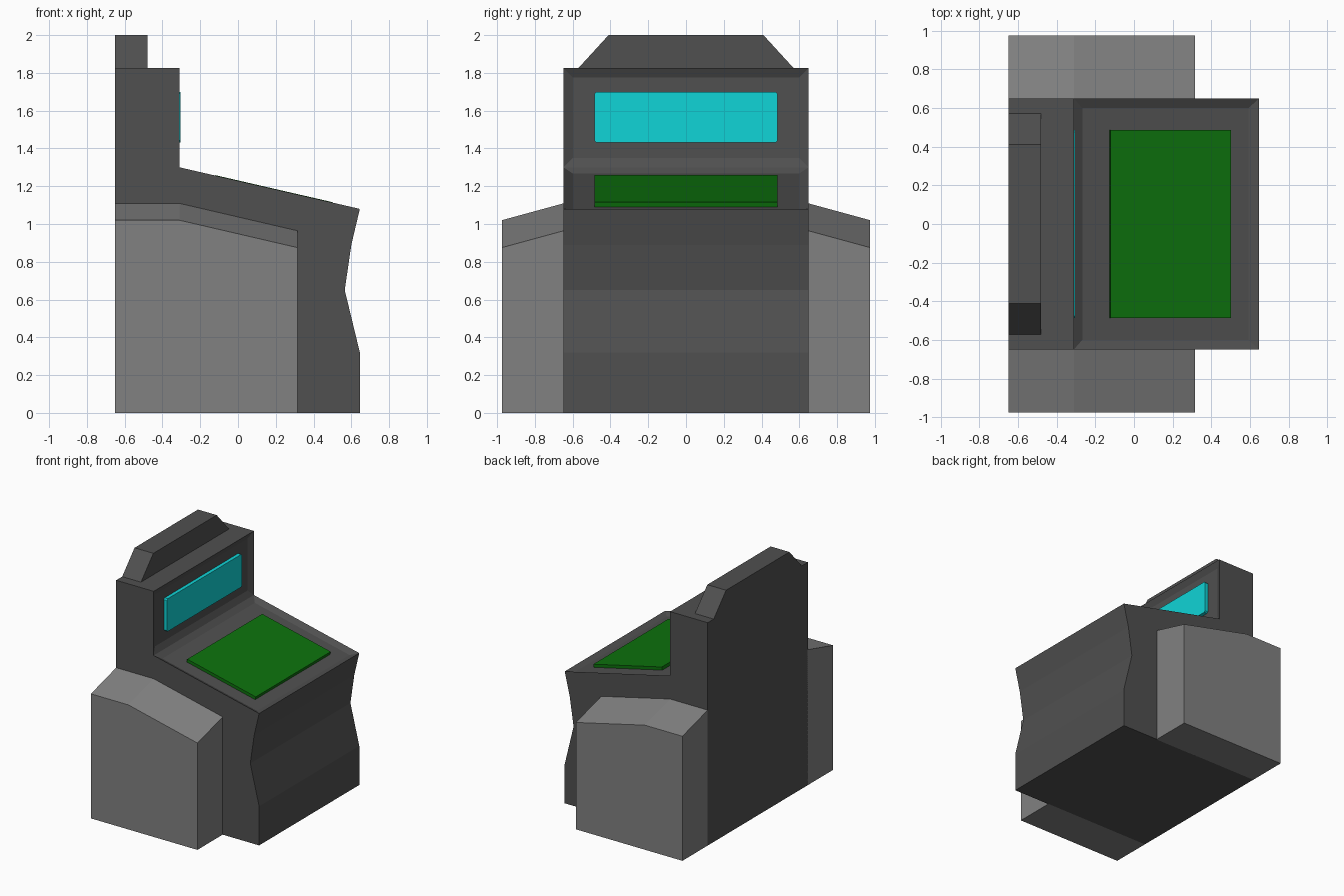
import bpy, bmesh, math
from mathutils import Vector, Matrix

if "Cube" in bpy.data.objects:
    bpy.data.objects.remove(bpy.data.objects["Cube"])


def material(name, rgb):
    m = bpy.data.materials.new(name)
    m.diffuse_color = (*rgb, 1)
    m.use_nodes = True
    m.node_tree.nodes["Principled BSDF"].inputs["Base Color"].default_value = m.diffuse_color
    return m


DARK = material("dark grey", (0.08, 0.08, 0.08))
LIGHT = material("light grey", (0.22, 0.22, 0.22))
CYAN = material("cyan", (0.005, 0.66, 0.68))
GREEN = material("green", (0.004, 0.17, 0.004))


def finish(bm, name, mat):
    bmesh.ops.recalc_face_normals(bm, faces=bm.faces)
    me = bpy.data.meshes.new(name)
    bm.to_mesh(me)
    bm.free()
    me.materials.append(mat)
    ob = bpy.data.objects.new(name, me)
    bpy.context.collection.objects.link(ob)
    return ob


def loft(ring_a, ring_b):
    """Closed solid between two matching outlines."""
    bm = bmesh.new()
    a = [bm.verts.new(p) for p in ring_a]
    b = [bm.verts.new(p) for p in ring_b]
    bm.faces.new(a)
    bm.faces.new(b[::-1])
    n = len(a)
    for i in range(n):
        j = (i + 1) % n
        bm.faces.new((a[i], b[i], b[j], a[j]))
    bmesh.ops.recalc_face_normals(bm, faces=bm.faces)
    return bm


# cabinet body: side profile, with recessed console and screen panels
profile = [(-0.65, 0), (0.645, 0), (0.645, 0.32), (0.565, 0.65), (0.6, 0.89),
           (0.645, 1.08), (-0.31, 1.30), (-0.31, 1.825), (-0.65, 1.825)]
bm = loft([(x, -0.648, z) for x, z in profile], [(x, 0.648, z) for x, z in profile])
console = [f for f in bm.faces if f.normal.z > 0.5 and f.calc_center_median().z < 1.5]
screen = [f for f in bm.faces if f.normal.x > 0.9 and f.calc_center_median().z > 1.3]
for f in console + screen:
    bmesh.ops.inset_individual(bm, faces=[f], thickness=0.07, depth=-0.023)
finish(bm, "cabinet_body", DARK)

# crown on top of the back
crown = [(-0.57, 1.825), (0.57, 1.825), (0.41, 2.0), (-0.41, 2.0)]
finish(loft([(-0.65, y, z) for y, z in crown], [(-0.48, y, z) for y, z in crown]),
       "top_crown", DARK)

# side wings, tops sloping down outwards
wing = [(-0.65, 0), (0.315, 0), (0.315, 0.875), (-0.31, 1.02), (-0.65, 1.02)]
for side, name in ((-1, "front_wing"), (1, "rear_wing")):
    inner = [(x, side * 0.645, z + (0.09 if z else 0)) for x, z in wing]
    outer = [(x, side * 0.975, z) for x, z in wing]
    finish(loft(inner, outer), name, LIGHT)


def panel(name, size, matrix, mat):
    bm = bmesh.new()
    bmesh.ops.create_cube(bm, size=1, matrix=matrix @ Matrix.Diagonal((*size, 1)))
    return bm, name, mat


# green console plate lying in the sloped recess
tilt = math.atan2(0.22, 0.955)
centre = Vector((0.19, 0, 1.187)) - Vector((math.sin(tilt), 0, math.cos(tilt))) * 0.0125
finish(*panel("console_plate", (0.637, 0.97, 0.025),
              Matrix.Translation(centre) @ Matrix.Rotation(tilt, 4, 'Y'), GREEN))

# cyan screen with clipped corners
bm, name, mat = panel("screen", (0.03, 0.97, 0.268), Matrix.Translation((-0.319, 0, 1.566)), CYAN)
corners = [e for e in bm.edges if abs(e.verts[0].co.x - e.verts[1].co.x) > 0.01]
bmesh.ops.bevel(bm, geom=corners, offset=0.01, segments=1, affect='EDGES', profile=0.5)
finish(bm, name, mat)
